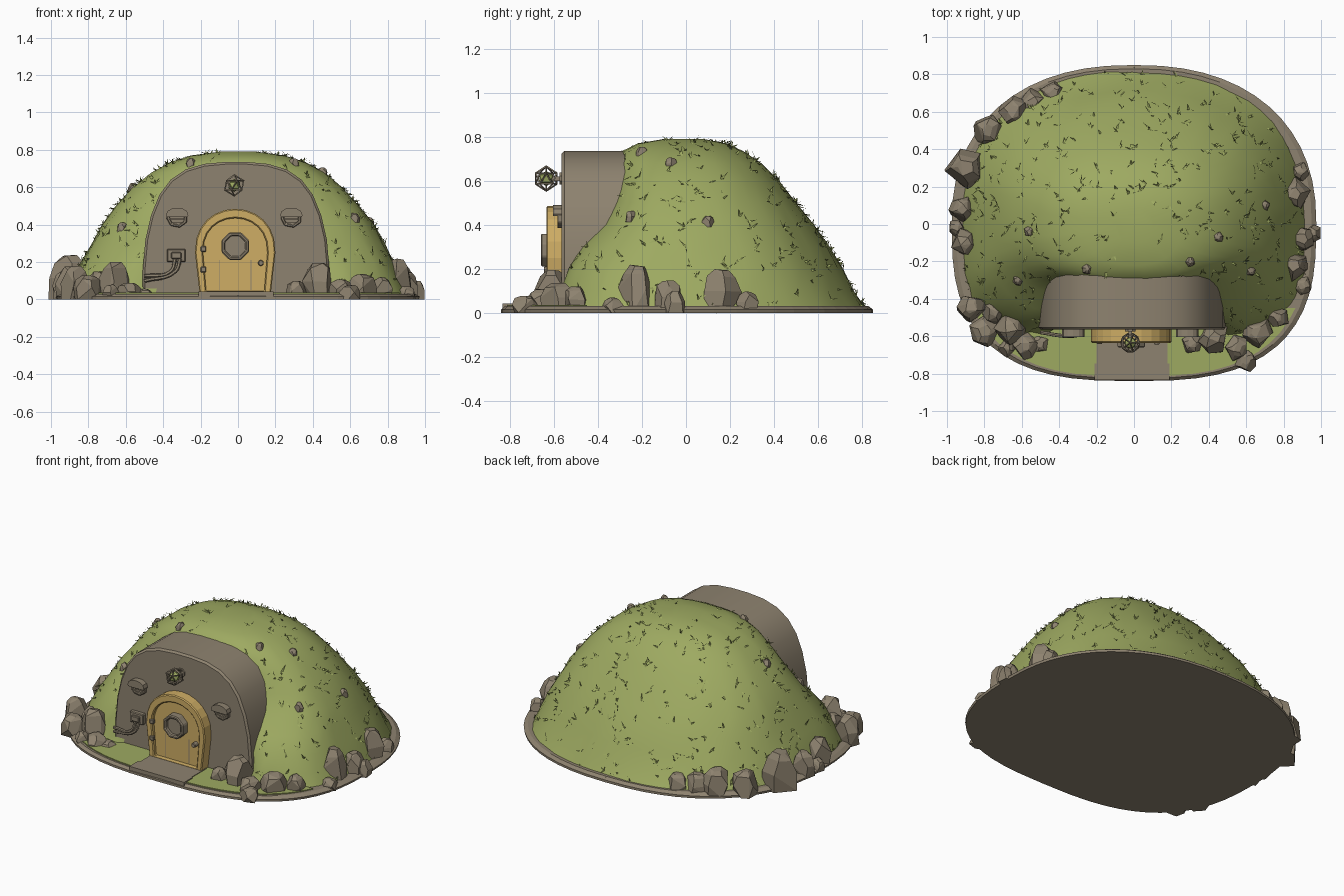
import bpy, bmesh, math, random
from mathutils import Vector
from mathutils.bvhtree import BVHTree

random.seed(4)
default = bpy.data.objects.get("Cube")
if default:
    bpy.data.objects.remove(default)


def material(name, rgb):
    m = bpy.data.materials.new(name)
    m.use_nodes = True
    m.diffuse_color = (*rgb, 1)
    shader = m.node_tree.nodes["Principled BSDF"]
    shader.inputs["Base Color"].default_value = (*rgb, 1)
    shader.inputs["Roughness"].default_value = 0.9
    return m


STONE = material("stone", (0.27, 0.225, 0.16))
GRASS = material("grass", (0.34, 0.4, 0.12))
WOOD = material("ochre wood", (0.62, 0.42, 0.13))


def finish(name, bm, mat, smooth=None, bevel=0):
    """Turn a bmesh into a named object."""
    bmesh.ops.recalc_face_normals(bm, faces=bm.faces[:])
    mesh = bpy.data.meshes.new(name)
    bm.to_mesh(mesh)
    bm.free()
    mesh.materials.append(mat)
    ob = bpy.data.objects.new(name, mesh)
    bpy.context.collection.objects.link(ob)
    if bevel:
        mod = ob.modifiers.new("Bevel", "BEVEL")
        mod.width, mod.segments, mod.limit_method = bevel, 1, "ANGLE"
    if smooth:
        bpy.ops.object.select_all(action="DESELECT")
        ob.select_set(True)
        bpy.context.view_layer.objects.active = ob
        bpy.ops.object.shade_smooth_by_angle(angle=math.radians(smooth))
    return ob


def loft(loops, closed=False):
    """Skin matching closed loops; cap the ends, or join last to first."""
    bm = bmesh.new()
    rows = [[bm.verts.new(p) for p in loop] for loop in loops]
    n = len(rows[0])
    for a, b in zip(rows, rows[1:] + (rows[:1] if closed else [])):
        for i in range(n):
            j = (i + 1) % n
            bm.faces.new((a[i], a[j], b[j], b[i]))
    if not closed:
        bm.faces.new(rows[0])
        bm.faces.new(rows[-1])
    return bm


def prism(name, outline, y0, y1, mat, smooth=None, bevel=0):
    """Extrude an (x, z) outline along y."""
    return finish(name, loft([[(x, y, z) for x, z in outline] for y in (y0, y1)]), mat, smooth, bevel)


def oval(z, half, back, front, n_back=2.3, n_front=2.8, count=56):
    """Rounded footprint with its own depth and squareness at front and back."""
    pts = []
    for i in range(count):
        t = math.tau * i / count
        c, s = math.cos(t), math.sin(t)
        n, depth = (n_back, back) if s > 0 else (n_front, front)
        pts.append((half * math.copysign(abs(c) ** (2 / n), c),
                    depth * math.copysign(abs(s) ** (2 / n), s), z))
    return pts


def polygon(cx, cz, r, sides, squash=1):
    return [(cx + r * math.cos(math.tau * (i + .5) / sides),
             cz + squash * r * math.sin(math.tau * (i + .5) / sides)) for i in range(sides)]


def arch(half, top, spring, base, foot, cx=-0.015, steps=12):
    pts = [(cx + foot, base)]
    for i in range(steps + 1):
        t = math.pi * i / steps
        pts.append((cx + half * math.cos(t), spring + (top - spring) * math.sin(t) ** 0.85))
    return pts + [(cx - foot, base)]


def ring(name, outer, inner, y0, y1, mat, bevel=0):
    loops = [[(x, y, z) for x, z in o] for o, y in
             ((outer, y0), (outer, y1), (inner, y1), (inner, y0))]
    return finish(name, loft(loops, closed=True), mat, bevel=bevel)


def box(name, x, y, z, sx, sy, sz, mat, bevel=0):
    outline = [(x + i * sx / 2, z + j * sz / 2) for i, j in ((-1, -1), (1, -1), (1, 1), (-1, 1))]
    return prism(name, outline, y - sy / 2, y + sy / 2, mat, bevel=bevel)


# Stone base with a grassy lawn and a path at the front
finish("base_slab", loft([oval(0, .97, .85, .84), oval(.015, .975, .85, .84),
                          oval(.03, .95, .83, .825)]), STONE)
lawn = [p for p in oval(0, .93, .8, .815) if p[1] < -0.4]
finish("lawn", loft([[(x, y, z) for x, y, _ in lawn] for z in (.02, .036)]), GRASS)
box("path", -.01, -.71, .02, .38, .25, .04, STONE)
box("path_step", -.01, -.79, .022, .4, .09, .042, STONE)

# Grassy mound: height, half width, back depth, front depth
PROFILE = [(.02, .92, .82, .62), (.1, .885, .765, .6), (.2, .835, .71, .57), (.3, .78, .65, .5),
           (.4, .725, .58, .4), (.5, .65, .5, .35), (.6, .56, .42, .33), (.68, .46, .34, .32),
           (.735, .36, .26, .29), (.77, .25, .18, .22), (.79, .1, .08, .1)]
loops = []
for z, half, back, front in PROFILE:
    row = []
    for x, y, h in oval(z, half, back, front, 2.3, 3.6 - 1.4 * z):
        if abs(x) < .48:
            y = max(y, -.53)
        wobble = 1 + random.uniform(-.008, .008)
        row.append((x * wobble, y * wobble, h))
    loops.append(row)
bm = loft(loops)
bm.normal_update()
bmesh.ops.recalc_face_normals(bm, faces=bm.faces[:])
surface = BVHTree.FromBMesh(bm)
patches = [(f.calc_center_median(), f.normal.copy(), f.calc_area(),
            [v.co.copy() for v in f.verts]) for f in bm.faces if f.normal.z > -.3]
finish("grass_mound", bm, GRASS, smooth=40)

# Grass tufts scattered over the mound
bm = bmesh.new()
for mid, normal, area, corners in random.choices(patches, [p[2] for p in patches], k=430):
    if len(corners) > 4 or (mid.y < -.3 and abs(mid.x) < .5):
        continue
    root = mid.lerp(random.choice(corners), random.random())
    for _ in range(random.choice((2, 3, 3))):
        side = normal.cross(Vector([random.uniform(-1, 1) for _ in range(3)])).normalized()
        across = normal.cross(side) * .006
        tip = root + side * random.uniform(.01, .045) + normal * random.uniform(.008, .026)
        bm.faces.new([bm.verts.new(p) for p in (root - across, root + across, tip)])
finish("grass_tufts", bm, GRASS)

# Stone front wall with a rounded top
half_wall = [(.5, .02), (.5, .15), (.485, .32), (.455, .45), (.41, .56), (.35, .64),
             (.27, .695), (.17, .725), (.06, .735)]
wall = [(x - .01, z) for x, z in half_wall] + [(-x - .01, z) for x, z in reversed(half_wall)]
prism("front_wall", wall, -.565, -.22, STONE, smooth=35, bevel=.012)

# Door with frame, round window, hinges and knob
ring("door_frame", arch(.215, .485, .25, .03, .19), arch(.172, .435, .25, .045, .155),
     -.635, -.55, WOOD, bevel=.006)
prism("door", arch(.174, .437, .25, .04, .157), -.61, -.55, WOOD)
for x in (-.1, .07):
    box("plank_gap", x, -.61, .13, .004, .004, .16, STONE)
ring("door_window_frame", polygon(-.015, .285, .08, 8), polygon(-.015, .285, .058, 8),
     -.66, -.6, STONE, bevel=.006)
prism("door_window", polygon(-.015, .285, .06, 8), -.635, -.6, STONE)
prism("door_knob", polygon(.122, .195, .017, 6), -.645, -.6, STONE, bevel=.004)
for z in (.16, .27):
    box("hinge", -.185, -.632, z, .03, .02, .03, STONE, bevel=.004)

# Hooded round vents on both sides of the door
for x in (-.325, .285):
    ring("vent_frame", polygon(x, .435, .058, 7, .9), polygon(x, .435, .04, 7, .9),
         -.585, -.55, STONE, bevel=.004)
    prism("vent_hood", arch(.06, .49, .45, .44, .055, cx=x, steps=6), -.605, -.55, STONE)
    for dz in (-.025, 0):
        box("vent_slat", x, -.572, .43 + dz, .075, .015, .012, STONE)

# Caged lantern above the door
bm = bmesh.new()
bmesh.ops.create_icosphere(bm, subdivisions=1, radius=.056)
bmesh.ops.translate(bm, verts=bm.verts[:], vec=(-.02, -.635, .61))
cage = finish("lantern_cage", bm, STONE)
wire = cage.modifiers.new("Wireframe", "WIREFRAME")
wire.thickness = .009
bm = bmesh.new()
bmesh.ops.create_icosphere(bm, subdivisions=1, radius=.035)
bmesh.ops.translate(bm, verts=bm.verts[:], vec=(-.02, -.635, .61))
finish("lantern_core", bm, GRASS)
box("lantern_bracket", -.02, -.59, .61, .02, .07, .02, STONE)
prism("lantern_mount", polygon(-.02, .61, .03, 8), -.575, -.55, STONE)

# Junction box with two pipes
box("junction_box", -.33, -.575, .235, .1, .035, .07, STONE, bevel=.005)
box("junction_cover", -.33, -.598, .235, .055, .02, .035, STONE, bevel=.004)
for shift in (0, .026):
    curve = bpy.data.curves.new("pipe", "CURVE")
    curve.dimensions, curve.bevel_depth, curve.bevel_resolution = "3D", .01, 1
    curve.resolution_u = 5
    spline = curve.splines.new("BEZIER")
    path = ((-.335 + shift, -.59, .22), (-.36 + shift, -.6, .15), (-.5, -.58, .125 - shift))
    spline.bezier_points.add(len(path) - 1)
    for point, co in zip(spline.bezier_points, path):
        point.co = co
        point.handle_left_type = point.handle_right_type = "AUTO"
    temp = bpy.data.objects.new("pipe_curve", curve)
    bm = bmesh.new()
    bpy.context.collection.objects.link(temp)
    bm.from_mesh(temp.evaluated_get(bpy.context.evaluated_depsgraph_get()).to_mesh())
    bpy.data.objects.remove(temp)
    finish("pipe", bm, STONE, smooth=40)


# Chunky rocks: x, y, radius, height
def rock(name, x, y, radius, low, high):
    bm = bmesh.new()
    turn = random.uniform(0, math.tau)
    for level, spread in ((0, .95), (.5, 1), (.85, .75), (1, .4)):
        for i in range(5):
            t = turn + math.tau * (i + random.uniform(-.3, .3)) / 5
            r = radius * spread * random.uniform(.88, 1.1)
            bm.verts.new((x + r * math.cos(t), y + r * math.sin(t),
                          low + (high - low) * level * random.uniform(.93, 1)))
    bmesh.ops.convex_hull(bm, input=bm.verts[:])
    bmesh.ops.delete(bm, geom=[v for v in bm.verts if not v.link_faces], context="VERTS")
    bmesh.ops.dissolve_limit(bm, angle_limit=.2, verts=bm.verts[:], edges=bm.edges[:])
    finish(name, bm, STONE)


right_rocks = [(.31, -.64, .06, .1), (.43, -.61, .085, .2), (.55, -.66, .07, .11),
               (.66, -.58, .085, .14), (.6, -.73, .06, .08), (.77, -.5, .06, .12),
               (.85, -.22, .085, .22), (.9, -.08, .07, .15), (.86, .16, .085, .2),
               (.96, -.05, .045, .1), (.89, .28, .05, .1), (.9, -.33, .05, .07)]
left_rocks = [(-.66, -.56, .09, .2), (-.8, -.57, .085, .13), (-.87, -.45, .08, .18),
              (-.75, -.47, .07, .15), (-.58, -.65, .075, .09), (-.68, -.66, .05, .08),
              (-.5, -.64, .05, .06), (-.9, -.1, .075, .18), (-.92, .08, .075, .16),
              (-.9, .3, .11, .24), (-.78, .5, .085, .16), (-.64, .6, .09, .17),
              (-.54, .65, .075, .13), (-.43, .7, .07, .12), (-.95, -.02, .045, .08)]
for x, y, r, h in right_rocks + left_rocks:
    rock("boundary_rock", x, y, r, 0, h)

# Small stones half sunk in the turf
for x, y in ((-.56, -.04), (-.25, -.24), (.45, -.07), (.3, -.2), (-.62, -.3), (.62, -.25), (.7, .1)):
    hit = surface.ray_cast(Vector((x, y, 2)), Vector((0, 0, -1)))[0]
    if hit:
        rock("turf_stone", x, y, .03, hit.z - .03, hit.z + .022)
